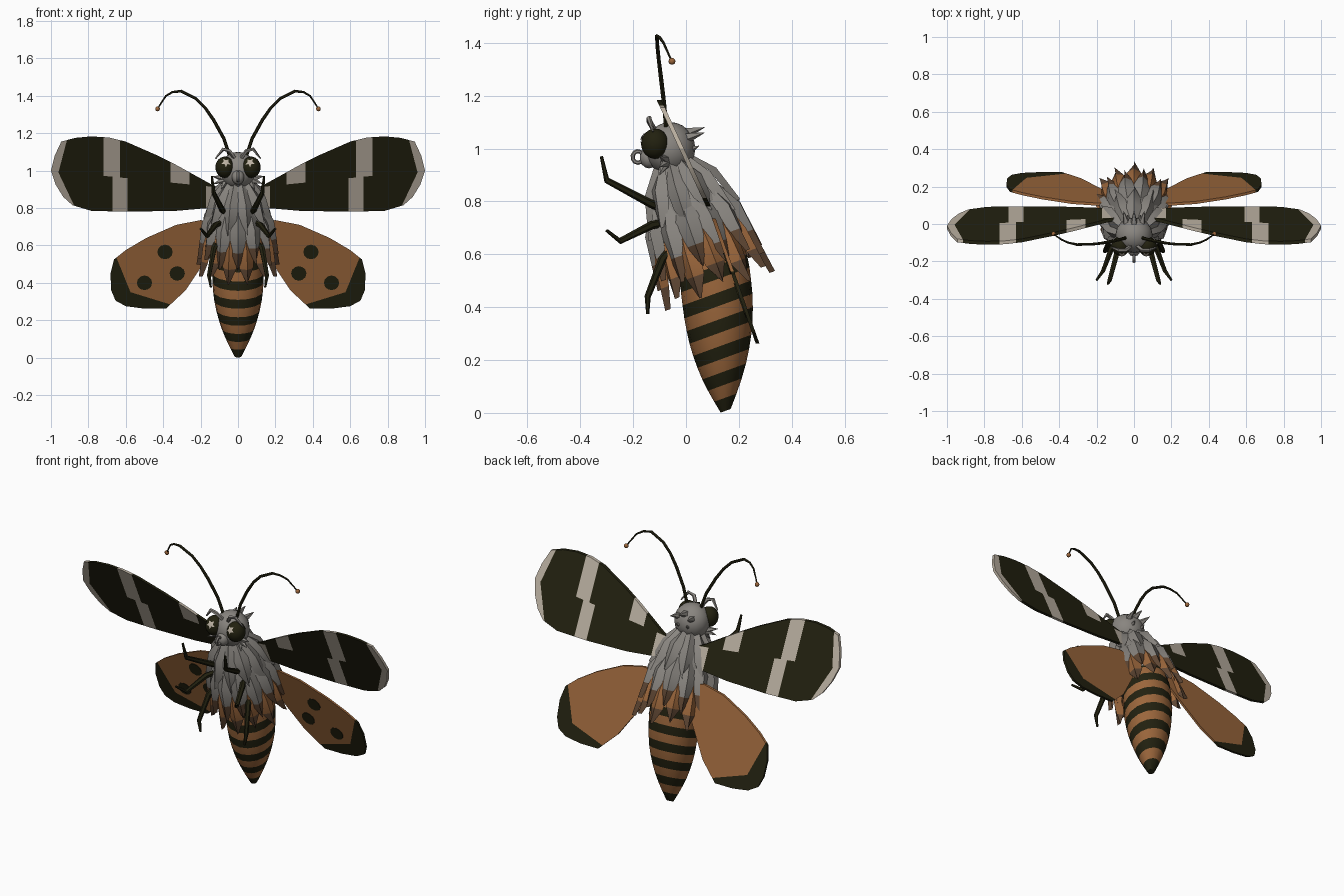
import bpy, bmesh, math
from mathutils import Vector, Matrix

if "Cube" in bpy.data.objects:
    bpy.data.objects.remove(bpy.data.objects["Cube"])

def material(name, rgb):
    m = bpy.data.materials.new(name)
    m.diffuse_color = (*rgb, 1)
    m.use_nodes = True
    m.node_tree.nodes["Principled BSDF"].inputs["Base Color"].default_value = m.diffuse_color
    return m

DARK = material("dark_olive", (0.016, 0.015, 0.005))
BROWN = material("orange_brown", (0.33, 0.135, 0.045))
CREAM = material("cream", (0.50, 0.44, 0.36))
GREY = material("fur_grey", (0.25, 0.235, 0.215))
DUSK = material("dusk_brown", (0.12, 0.065, 0.035))
X, Y = Vector((1, 0, 0)), Vector((0, 1, 0))

def finish(name, bm, mats, angle=40):
    bmesh.ops.recalc_face_normals(bm, faces=bm.faces)
    me = bpy.data.meshes.new(name)
    bm.to_mesh(me)
    bm.free()
    for m in mats:
        me.materials.append(m)
    me.shade_smooth()
    me.set_sharp_from_angle(angle=math.radians(angle))
    ob = bpy.data.objects.new(name, me)
    bpy.context.collection.objects.link(ob)
    return ob

def loft(name, path, radii, mats, sides=8, ref=X, axis=None, band=lambda k: 0):
    """Round tube through the path; band gives a material per segment."""
    bm = bmesh.new()
    pts = [Vector(p) for p in path]
    rings = []
    for i, p in enumerate(pts):
        t = axis or (pts[min(i + 1, len(pts) - 1)] - pts[max(i - 1, 0)])
        u = t.cross(ref).normalized()
        v = t.cross(u).normalized()
        rings.append([bm.verts.new(p + radii[i] * (u * math.cos(a) + v * math.sin(a)))
                      for a in (2 * math.pi * j / sides for j in range(sides))])
    for k in range(len(rings) - 1):
        for j in range(sides):
            n = (j + 1) % sides
            f = bm.faces.new((rings[k][j], rings[k][n], rings[k + 1][n], rings[k + 1][j]))
            f.material_index = band(k)
    bm.faces.new(rings[0]).material_index = band(0)
    bm.faces.new(rings[-1]).material_index = band(len(rings) - 2)
    return finish(name, bm, mats, 50)

def ball(name, centre, size, mat, seg=16, rot=0):
    bm = bmesh.new()
    bmesh.ops.create_uvsphere(bm, u_segments=seg, v_segments=seg * 3 // 4, radius=1,
        matrix=Matrix.Translation(centre) @ Matrix.Rotation(rot, 4, 'X') @ Matrix.Diagonal((*size, 1)))
    return finish(name, bm, [mat], 60)

# Tilted body frame: s runs down the back, r outwards, a = 0 faces the front
TILT = math.radians(20)
DOWN = Vector((0, math.sin(TILT), -math.cos(TILT)))
FRONT = Vector((0, -math.cos(TILT), -math.sin(TILT)))
NECK = Vector((0, -0.045, 0.93))

def body(s, r, a):
    return NECK + s * DOWN + r * (math.sin(a) * X + math.cos(a) * FRONT)

# Striped abdomen
rad = [.02, .045, .068, .088, .104, .117, .127, .133, .137, .138, .138, .135, .125, .11]
cen = [(0, 0.15 - 0.06 * (k / 13) ** 1.6, 0.008 + 0.0495 * k) for k in range(14)]
loft("abdomen", cen, rad, [DARK, BROWN], 16, X, DOWN, lambda k: k % 2)

# Thorax core
loft("thorax", [body(s, 0, 0) for s in (-0.03, 0.03, 0.1, 0.2, 0.3, 0.38)],
     [0.05, 0.09, 0.13, 0.165, 0.165, 0.12], [GREY], 14, X, DOWN)

# Overlapping pointed tufts around the thorax
def tuft_ring(name, s0, s1, r0, r1, r2, n, shift, mats):
    bm = bmesh.new()
    half = math.pi / n * 1.15
    for i in range(n):
        a = 2 * math.pi * (i + shift) / n
        length = s1 - s0 - (0.03 if i % 2 else 0)
        rows = []
        for t, w in ((0, 0.55), (0.35, 1), (0.7, 0.72), (1, 0.02)):
            r = r0 + (r1 - r0) * t / 0.35 if t <= 0.35 else r1 + (r2 - r1) * (t - 0.35) / 0.65
            rows.append([bm.verts.new(body(s0 + length * t, r + h, a + c * w * half))
                         for c, h in ((-1, -0.008), (0, 0.014), (1, -0.008))])
        for k in range(3):
            for c in range(2):
                f = bm.faces.new((rows[k][c], rows[k][c + 1], rows[k + 1][c + 1], rows[k + 1][c]))
                f.material_index = 1 if k == 2 else 0
    finish(name, bm, mats)

tuft_ring("lower_tufts", 0.22, 0.50, 0.15, 0.185, 0.21, 13, 0.5, [BROWN, DUSK])
tuft_ring("middle_tufts", 0.10, 0.42, 0.115, 0.18, 0.205, 13, 0, [GREY, DUSK])
tuft_ring("upper_tufts", -0.02, 0.23, 0.065, 0.135, 0.18, 11, 0.5, [GREY, GREY])

# Head, muzzle and curled tongue
ball("head", (0, -0.06, 1.0), (0.1, 0.095, 0.1), GREY)
ball("muzzle", (0, -0.14, 0.965), (0.035, 0.035, 0.04), GREY, 10)
curl = [(0, -0.182 + 0.02 * math.cos(a), 0.968 + 0.022 * math.sin(a))
        for a in (0.5 + i * 0.6 for i in range(10))]
loft("tongue", curl, [0.008] * 10, [GREY], 6, X)

# Spiky fur on the back of the head
for i, (x, z) in enumerate(((0, 1.07), (0.04, 1.05), (-0.04, 1.05), (0.025, 1.0), (-0.025, 1.0))):
    loft(f"head_tuft_{i}", [(x, 0.0, z - 0.01), (x * 1.4, 0.07 if z > 1.02 else 0.05, z + 0.01)],
         [0.022, 0.001], [GREY], 5, X)

# Flat wing: outline in x-z, cut along lines, coloured by rule, leaned back
def wing(name, outline, cuts, rule, plane, thick, side, mats):
    bm = bmesh.new()
    bm.faces.new([bm.verts.new((x, 0, z)) for x, z in outline])
    for (x0, z0), (x1, z1) in cuts:
        bmesh.ops.bisect_plane(bm, geom=bm.verts[:] + bm.edges[:] + bm.faces[:],
                               plane_co=(x0, 0, z0), plane_no=(z1 - z0, 0, x0 - x1))
    for f in bm.faces:
        c = f.calc_center_median()
        f.material_index = rule(c.x, c.z)
    ext = bmesh.ops.extrude_face_region(bm, geom=bm.faces[:], use_keep_orig=True)
    for v in (g for g in ext["geom"] if isinstance(g, bmesh.types.BMVert)):
        v.co.y += thick
    for v in bm.verts:
        v.co.y += plane(v.co.z) - thick / 2
        v.co.x *= side
    finish(name, bm, mats, 30)

def fore_plane(z):
    return -0.098 + (1.175 - z) * 0.464

def hind_plane(z):
    return 0.10 + (0.75 - z) * 0.35

fore = [(0.04, 0.88), (0.14, 0.925), (0.33, 1.03), (0.44, 1.085), (0.6, 1.155), (0.69, 1.177),
        (0.785, 1.183), (0.87, 1.175), (0.945, 1.155), (0.98, 1.08), (1.0, 1.0), (0.975, 0.925),
        (0.935, 0.86), (0.885, 0.815), (0.785, 0.785), (0.6, 0.78), (0.33, 0.785), (0.04, 0.81)]
MID = ((0, 0.9), (1, 1.0))
TIP_UP, TIP_LOW = ((0.91, 1.18), (0.96, 0.99)), ((0.87, 0.8), (0.96, 0.99))
columns = (0.17, 0.26, 0.36, 0.59, 0.63, 0.67, 0.72)
fore_cuts = [MID, TIP_UP, TIP_LOW] + [((x, 0), (x, 1)) for x in columns]

def fore_rule(x, z):
    if z > 0.9 + 0.1 * x:
        pale = 0.26 < x < 0.36 or 0.63 < x < 0.72 or x > 0.91 + (1.18 - z) * 0.263
    else:
        pale = x < 0.17 or 0.59 < x < 0.67 or x > 0.87 + (z - 0.8) * 0.474
    return int(pale)

hind = [(0.08, 0.72), (0.2, 0.735), (0.33, 0.71), (0.49, 0.64), (0.6, 0.575), (0.663, 0.525),
        (0.682, 0.45), (0.678, 0.36), (0.655, 0.305), (0.6, 0.275), (0.5, 0.262), (0.385, 0.262),
        (0.28, 0.36), (0.18, 0.51), (0.12, 0.6)]
hind_cuts = [((0.65, 0.535), (0.575, 0.35)), ((0.575, 0.35), (0.38, 0.29))]

def hind_rule(x, z):
    return int(x > 0.575 + (z - 0.35) * 0.405 or z < 0.35 + (x - 0.575) * 0.308)

antenna = [(0.045, -0.075, 1.08), (0.075, -0.083, 1.17), (0.13, -0.095, 1.27), (0.175, -0.103, 1.335),
           (0.225, -0.108, 1.385), (0.305, -0.11, 1.425), (0.35, -0.1, 1.42), (0.385, -0.085, 1.40),
           (0.415, -0.065, 1.355), (0.43, -0.053, 1.33)]
legs = {"front_leg": [(0.06, -0.08, 0.77), (0.085, -0.13, 0.79), (0.13, -0.30, 0.88), (0.14, -0.32, 0.97)],
        "middle_leg": [(0.09, -0.08, 0.72), (0.12, -0.13, 0.71), (0.165, -0.25, 0.65), (0.20, -0.30, 0.69)],
        "rear_leg": [(0.10, -0.04, 0.64), (0.13, -0.09, 0.58), (0.155, -0.145, 0.44), (0.145, -0.145, 0.375)]}

for side, tag in ((1, "right"), (-1, "left")):
    def flip(path):
        return [(x * side, y, z) for x, y, z in path]
    wing(f"{tag}_forewing", fore, fore_cuts, fore_rule, fore_plane, 0.018, side, [DARK, CREAM])
    wing(f"{tag}_hindwing", hind, hind_cuts, hind_rule, hind_plane, 0.014, side, [BROWN, DARK])
    # Round spots on the front of the hindwing
    for i, (sx, sz) in enumerate(((0.39, 0.565), (0.325, 0.45), (0.50, 0.40))):
        disc = [(sx + 0.041 * math.cos(a), sz + 0.039 * math.sin(a))
                for a in (math.pi * j / 6 for j in range(12))]
        wing(f"{tag}_spot_{i}", disc, [], lambda x, z: 0, lambda z: hind_plane(z) - 0.0085,
             0.005, side, [DARK])
    # Antenna with a round end
    loft(f"{tag}_antenna", flip(antenna), [0.009] * 3 + [0.008] * 3 + [0.006, 0.005, 0.004, 0.004],
         [DARK], 6, Y)
    ball(f"{tag}_antenna_bulb", (0.43 * side, -0.053, 1.33), (0.013,) * 3, BROWN, 10)
    # Eye with a star glint
    eye = Vector((0.07 * side, -0.117, 1.018))
    ball(f"{tag}_eye", eye, (0.051, 0.053, 0.057), DARK)
    look = Vector((-0.1 * side, -0.85, 0.45)).normalized()
    u = look.cross(X).normalized()
    v = look.cross(u)
    bm = bmesh.new()
    hub = bm.verts.new(eye + look * 0.059)
    rim = [bm.verts.new(eye + (look * 0.055 + r * (u * math.cos(a) + v * math.sin(a))).normalized() * 0.0575)
           for r, a in ((0.028 if j % 2 else 0.013, j * math.pi / 5) for j in range(10))]
    for j in range(10):
        bm.faces.new((hub, rim[j], rim[(j + 1) % 10]))
    finish(f"{tag}_eye_glint", bm, [CREAM])
    # Bent brow feeler and cheek fur
    loft(f"{tag}_brow", flip([(0.02, -0.12, 1.07), (0.045, -0.14, 1.105), (0.08, -0.14, 1.115),
                              (0.12, -0.125, 1.065)]), [0.011, 0.011, 0.01, 0.004], [GREY], 5, Y)
    for i, (tx, tz) in enumerate(((0.14, 0.97), (0.13, 0.93), (0.09, 0.90))):
        loft(f"{tag}_cheek_tuft_{i}", flip([(0.06, -0.07, 0.955), (tx, -0.10, tz)]),
             [0.025, 0.001], [GREY], 5, Y)
    # Legs
    for name, path in legs.items():
        loft(f"{tag}_{name}", flip(path), [0.016, 0.016, 0.012, 0.006], [DARK], 6, X)
